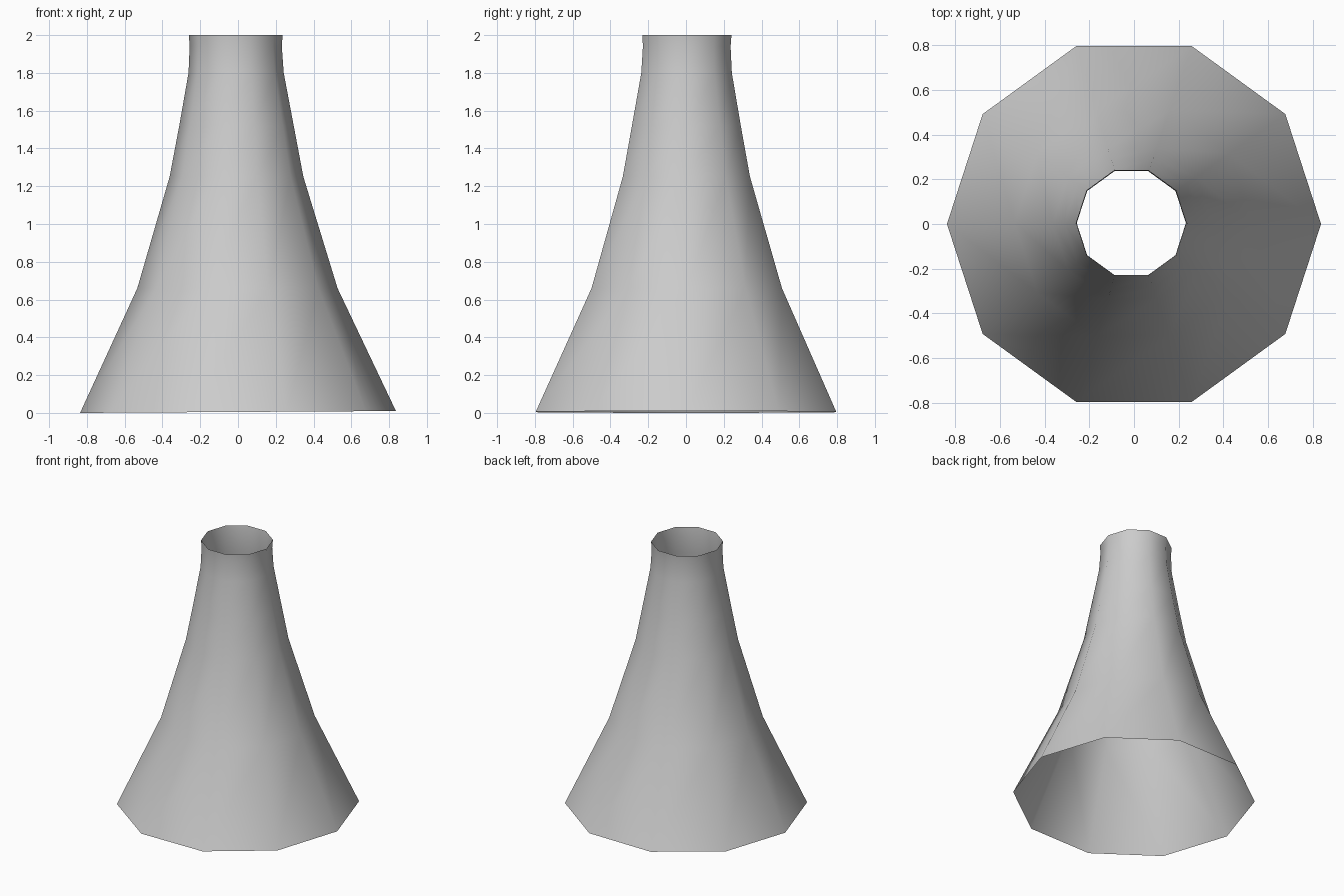
import bpy, bmesh, math

if "Cube" in bpy.data.objects:
    bpy.data.objects.remove(bpy.data.objects["Cube"])

SIDES = 10
# Ring profile: height, radius, centre x, centre y
RINGS = [
    (0.005, 0.836, 0.0, 0.0),
    (0.66, 0.530, -0.003, 0.004),
    (1.25, 0.354, -0.008, 0.002),
    (1.52, 0.303, -0.008, 0.002),
    (1.80, 0.252, -0.010, 0.003),
    (1.94, 0.244, -0.012, 0.004),
    (2.00, 0.248, -0.012, 0.005),
]

bm = bmesh.new()
rings = []
for i, (z, r, cx, cy) in enumerate(RINGS):
    ring = []
    for k in range(SIDES):
        a = 2 * math.pi * k / SIDES
        x, y = cx + r * math.cos(a), cy + r * math.sin(a)
        # the bottom rim is very slightly tilted
        tilt = 0.006 * x if i == 0 else 0.0
        ring.append(bm.verts.new((x, y, z + tilt)))
    rings.append(ring)

# Open flared wall between successive rings
for lo, hi in zip(rings, rings[1:]):
    for k in range(SIDES):
        n = (k + 1) % SIDES
        bm.faces.new((lo[k], lo[n], hi[n], hi[k])).smooth = True

mesh = bpy.data.meshes.new("flared_tube")
bm.to_mesh(mesh)
bm.free()
tube = bpy.data.objects.new("flared_tube", mesh)
bpy.context.collection.objects.link(tube)
